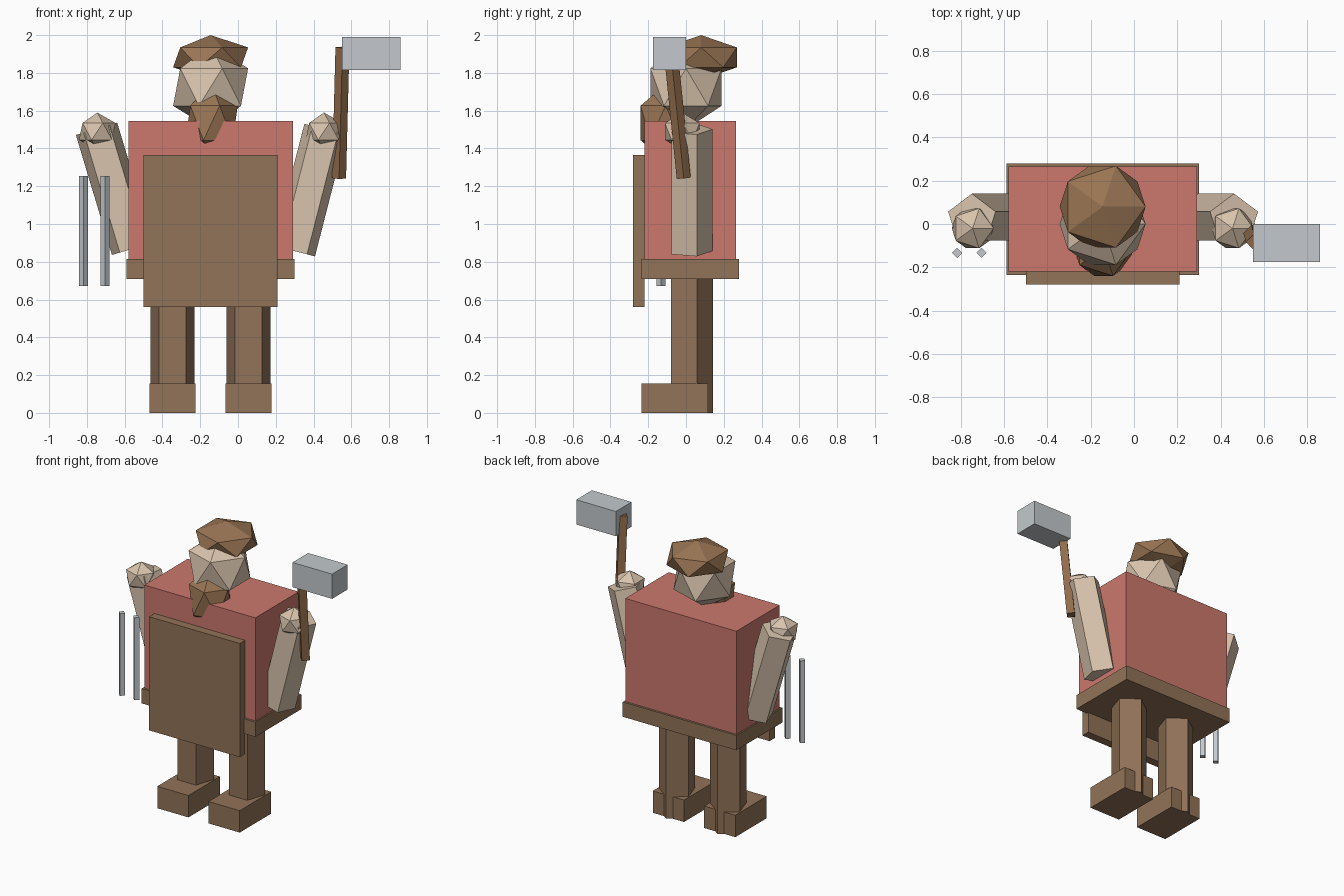
import bpy
import bmesh
from math import sin, cos, tau
from mathutils import Vector, Matrix

cube = bpy.data.objects.get("Cube")
if cube:
    bpy.data.objects.remove(cube, do_unlink=True)


def material(name, rgb):
    def linear(c):
        c /= 255
        return c / 12.92 if c <= 0.04045 else ((c + 0.055) / 1.055) ** 2.4
    colour = (*map(linear, rgb), 1)
    mat = bpy.data.materials.new(name)
    mat.use_nodes = True
    mat.diffuse_color = colour
    mat.node_tree.nodes["Principled BSDF"].inputs["Base Color"].default_value = colour
    return mat


LEATHER = material("brown leather", (146, 115, 88))
HAIR = material("warm brown hair", (154, 117, 84))
WOOD = material("brown wood", (146, 108, 76))
SKIN = material("light skin", (217, 196, 173))
SHIRT = material("faded red cloth", (204, 120, 109))
STEEL = material("pale steel", (195, 201, 205))


def finish(name, bm, mat):
    bmesh.ops.recalc_face_normals(bm, faces=bm.faces)
    mesh = bpy.data.meshes.new(name)
    bm.to_mesh(mesh)
    bm.free()
    mesh.materials.append(mat)
    bpy.context.collection.objects.link(bpy.data.objects.new(name, mesh))


def box(name, mat, xs, ys, zs):
    """Box from its extent on each axis."""
    spans = (xs, ys, zs)
    centre = Vector([sum(s) / 2 for s in spans])
    size = Vector([s[1] - s[0] for s in spans])
    bm = bmesh.new()
    bmesh.ops.create_cube(bm, size=1, matrix=Matrix.LocRotScale(centre, None, size))
    finish(name, bm, mat)


def prism(name, mat, start, end, radius, sides):
    """Straight bar between two points, one edge facing the back."""
    start, end = Vector(start), Vector(end)
    axis = end - start
    turn = Vector((0, 0, 1)).rotation_difference(axis)
    bm = bmesh.new()
    ring = []
    for i in range(sides):
        a = tau * i / sides
        ring.append(bm.verts.new(start + turn @ Vector((sin(a), cos(a), 0)) * radius))
    base = bm.faces.new(ring)
    top = bmesh.ops.extrude_face_region(bm, geom=[base], use_keep_orig=True)["geom"]
    bmesh.ops.translate(bm, vec=axis, verts=[v for v in top if isinstance(v, bmesh.types.BMVert)])
    finish(name, bm, mat)


def ball(name, mat, centre, radius, height):
    """Twenty-sided ball, stretched or squashed in height."""
    bm = bmesh.new()
    shape = Matrix.LocRotScale(Vector(centre), None, Vector((radius, radius, height)))
    bmesh.ops.create_icosphere(bm, subdivisions=1, radius=1, matrix=shape)
    finish(name, bm, mat)


MID = -0.145  # centre line of the body

# Trunk and clothing
box("torso", SHIRT, (-0.58, 0.29), (-0.22, 0.265), (0.815, 1.545))
box("belt", LEATHER, (-0.59, 0.30), (-0.235, 0.28), (0.71, 0.815))
box("apron", LEATHER, (-0.50, 0.21), (-0.28, -0.22), (0.56, 1.365))

# Legs and boots
for side, s in (("right", -1), ("left", 1)):
    x = MID + s * 0.201
    prism(side + "_leg", LEATHER, (x, 0.02, 0), (x, 0.02, 0.72), 0.122, 5)
    box(side + "_boot", LEATHER, (x - 0.122, x + 0.122), (-0.235, 0.117), (0, 0.155))

# Arms and hands
prism("right_arm", SKIN, (-0.558, 0.02, 0.869), (-0.749, 0.02, 1.504), 0.12, 5)
prism("left_arm", SKIN, (0.297, 0.02, 0.857), (0.462, 0.02, 1.502), 0.12, 5)
ball("right_hand", SKIN, (-0.745, -0.02, 1.49), 0.108, 0.1)
ball("left_hand", SKIN, (0.455, -0.02, 1.49), 0.108, 0.1)

# Head, hair and beard
ball("head", SKIN, (MID, 0, 1.725), 0.222, 0.222)
ball("hair", HAIR, (MID, 0.08, 1.882), 0.222, 0.118)
ball("beard", HAIR, (-0.14, -0.108, 1.535), 0.155, 0.205)

# Hammer
prism("hammer_handle", WOOD, (0.535, -0.012, 1.242), (0.553, -0.083, 1.935), 0.037, 4)
box("hammer_head", STEEL, (0.55, 0.86), (-0.175, 0), (1.815, 1.99))

# Pair of tong rods
for i, x in enumerate((-0.817, -0.704)):
    prism(f"tong_rod_{i + 1}", STEEL, (x, -0.133, 0.672), (x, -0.133, 1.255), 0.0235, 4)
